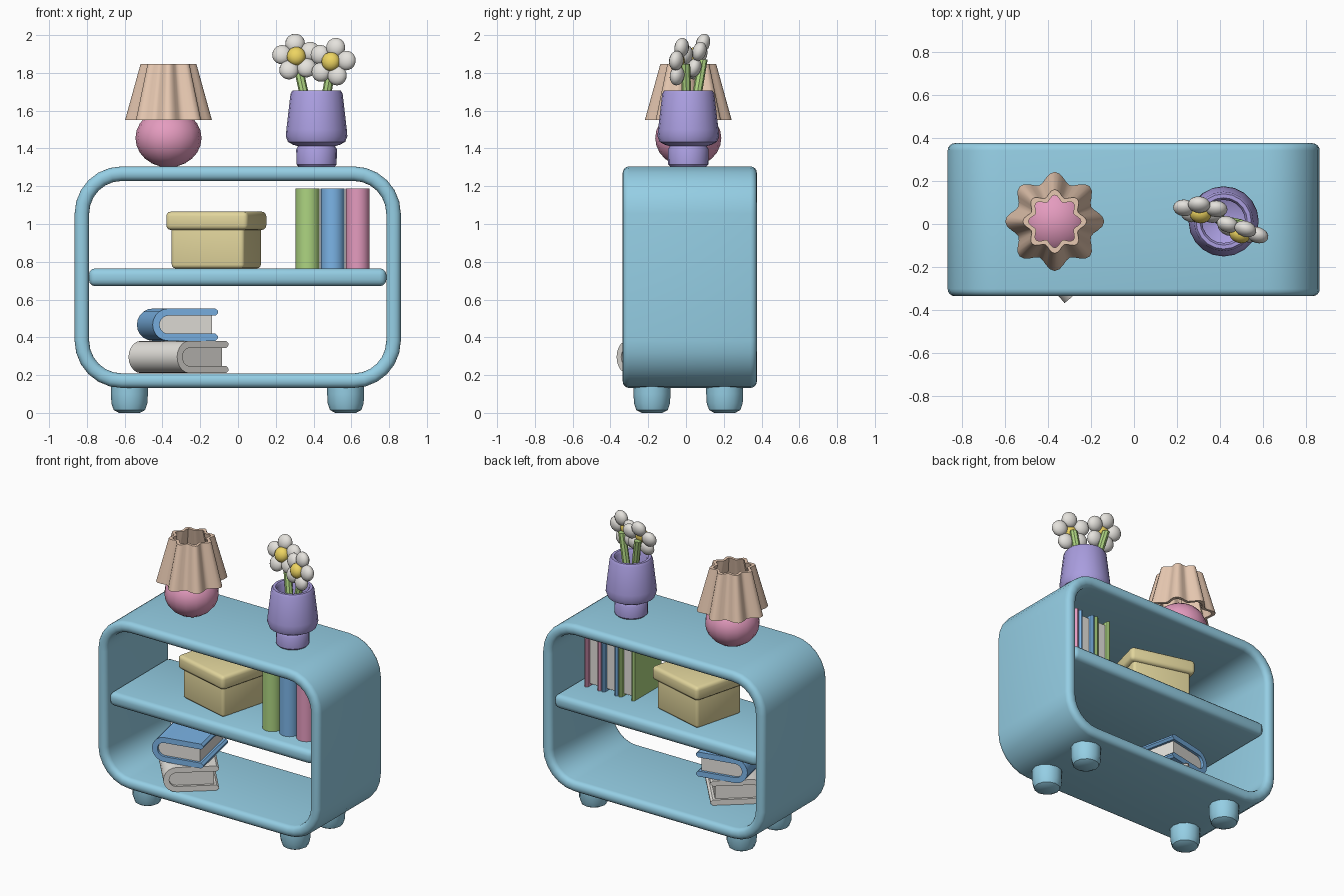
import bpy, bmesh
from math import sin, cos, pi, radians
from mathutils import Vector, Matrix

if "Cube" in bpy.data.objects:
    bpy.data.objects.remove(bpy.data.objects["Cube"])

COLORS = {
    "teal": (0.30, 0.62, 0.78), "pink": (0.78, 0.33, 0.52), "peach": (0.80, 0.58, 0.44),
    "purple": (0.40, 0.34, 0.74), "white": (0.78, 0.76, 0.72), "yellow": (0.85, 0.66, 0.12),
    "green": (0.42, 0.66, 0.22), "blue": (0.20, 0.46, 0.80), "straw": (0.75, 0.66, 0.33),
}
MATS = {}
for key, rgb in COLORS.items():
    MATS[key] = bpy.data.materials.new(key)
    MATS[key].diffuse_color = (*rgb, 1)


def finish(name, bm, color, matrix=Matrix()):
    bmesh.ops.recalc_face_normals(bm, faces=bm.faces[:])
    me = bpy.data.meshes.new(name)
    bm.to_mesh(me)
    bm.free()
    me.shade_smooth()
    me.set_sharp_from_angle(angle=radians(40))
    me.materials.append(MATS[color])
    ob = bpy.data.objects.new(name, me)
    ob.matrix_world = matrix
    bpy.context.collection.objects.link(ob)
    return ob


def loft(name, rings, color, matrix=Matrix(), loop=False):
    """Skin closed rings; either join last to first or cap both ends."""
    bm = bmesh.new()
    vs = [[bm.verts.new(p) for p in r] for r in rings]
    n = len(vs[0])
    for a, b in zip(vs, vs[1:] + vs[:1] if loop else vs[1:]):
        for i in range(n):
            j = (i + 1) % n
            bm.faces.new((a[i], a[j], b[j], b[i]))
    if not loop:
        bm.faces.new(vs[0])
        bm.faces.new(vs[-1])
    return finish(name, bm, color, matrix)


def lathe(name, profile, color, loc, sides):
    rings = [[(r * cos(2 * pi * i / sides), r * sin(2 * pi * i / sides), z)
              for i in range(sides)] for r, z in profile]
    return loft(name, rings, color, Matrix.Translation(loc))


def box(name, size, loc, color, bevel, angle=0, segs=3):
    bm = bmesh.new()
    bmesh.ops.create_cube(bm, size=1, matrix=Matrix.Diagonal((*size, 1)))
    if bevel:
        bmesh.ops.bevel(bm, geom=bm.edges[:], offset=bevel, segments=segs,
                        profile=0.5, affect='EDGES')
    m = Matrix.Translation(loc) @ Matrix.Rotation(radians(angle), 4, 'Z')
    return finish(name, bm, color, m)


def ball(name, size, matrix, color, u=16, v=10):
    bm = bmesh.new()
    bmesh.ops.create_uvsphere(bm, u_segments=u, v_segments=v, radius=1,
                              matrix=Matrix.Diagonal((*size, 1)))
    return finish(name, bm, color, matrix)


def rounded_rect(x0, x1, y0, y1, r, segs):
    """Corner centres and directions around a rounded rectangle."""
    out = []
    for k, (cx, cy) in enumerate([(x1 - r, y1 - r), (x0 + r, y1 - r),
                                  (x0 + r, y0 + r), (x1 - r, y0 + r)]):
        for i in range(segs + 1):
            a = pi / 2 * (k + i / segs)
            out.append((cx, cy, cos(a), sin(a)))
    return out


# Cabinet frame: rounded section swept round a rounded rectangle
R = 0.25
section = [(cx + 0.034 * c, cy + 0.034 * s) for cx, cy, c, s in
           rounded_rect(R - 0.077, R, -0.335, 0.375, 0.034, 4)]
loft("cabinet_frame", [[(cx + d * c, y, cz + d * s) for d, y in section]
     for cx, cz, c, s in rounded_rect(-0.865, 0.862, 0.132, 1.305, R, 6)], "teal", loop=True)
box("shelf", (1.575, 0.66, 0.095), (-0.002, 0.02, 0.718), "teal", 0.035)

# Feet
for x in (-0.575, 0.57):
    for y in (-0.18, 0.205):
        lathe("foot", [(0.055, 0), (0.083, 0.015), (0.095, 0.05), (0.098, 0.10), (0.098, 0.16)],
              "teal", (x, y, 0), 12)

# Lamp
ball("lamp_base", (0.175, 0.175, 0.155), Matrix.Translation((-0.368, 0.012, 1.455)), "pink", 16, 12)


def star(r, amp, z, n=64):
    return [((r + amp * cos(16 * pi * i / n)) * cos(2 * pi * i / n),
             (r + amp * cos(16 * pi * i / n)) * sin(2 * pi * i / n), z) for i in range(n)]


loft("lamp_shade", [star(0.206, 0.024, 1.55), star(0.132, 0.016, 1.846),
                    star(0.108, 0.014, 1.846), star(0.182, 0.022, 1.55)],
     "peach", Matrix.Translation((-0.368, 0.012, 0)), loop=True)

# Vase, hollow at the top
lathe("vase", [(0.095, 1.303), (0.106, 1.315), (0.108, 1.395), (0.098, 1.412), (0.125, 1.42),
               (0.152, 1.435), (0.163, 1.465), (0.160, 1.50), (0.138, 1.69), (0.128, 1.706),
               (0.110, 1.706), (0.100, 1.692), (0.108, 1.50), (0.05, 1.47)],
      "purple", (0.416, 0.012, 0), 20)


# Flowers: head plane tilted back (tilt) and turned (turn)
def flower(center, turn, tilt, spin, foot):
    m = (Matrix.Translation(center) @ Matrix.Rotation(radians(turn), 4, 'Z')
         @ Matrix.Rotation(radians(tilt), 4, 'X'))
    ball("flower_centre", (0.05, 0.04, 0.05), m @ Matrix.Translation((0, -0.022, 0)), "yellow")
    for k in range(5):
        a = radians(spin + 72 * k)
        ball("petal", (0.052, 0.037, 0.052),
             m @ Matrix.Translation((0.079 * cos(a), 0, 0.079 * sin(a))), "white")
    # Curved stem
    p0, p2 = Vector(foot), Vector(center) + Vector((0, 0.025, -0.01))
    p1 = Vector((p0.x * 0.4 + p2.x * 0.6, p0.y * 0.4 + p2.y * 0.6, 1.70))
    rings = []
    for i in range(7):
        t = i / 6
        p = p0 * (1 - t) ** 2 + p1 * 2 * t * (1 - t) + p2 * t * t
        rings.append([p + Vector((0.025 * cos(q * pi / 4), 0.025 * sin(q * pi / 4), 0))
                      for q in range(8)])
    loft("stem", rings, "green")


flower((0.310, 0.065, 1.882), -4, -18, 97, (0.40, 0.02, 1.47))
flower((0.498, -0.028, 1.857), -18, -8, 78, (0.43, 0.01, 1.47))

# Storage box with lid
box("storage_box", (0.40, 0.37, 0.25), (-0.115, 0.02, 0.89), "straw", 0.02, -15)
box("storage_box_lid", (0.45, 0.416, 0.097), (-0.115, 0.02, 1.017), "straw", 0.025, -15)


# Book: U-shaped cover (spine at local -x, rounded) wrapped round a page block
def book(name, matrix, w, length, t, color):
    r, th = t / 2, t * 0.22
    arc = [pi / 2 + pi * i / 10 for i in range(11)]
    cx = -w / 2 + r
    x1 = w / 2
    outer = [(x1 - th * 0.4, r)] + [(cx + r * cos(a), r * sin(a)) for a in arc] \
        + [(x1 - th * 0.4, -r)]
    ri = r - th
    inner = [(x1, -r + th * 0.35), (x1, -ri - th * 0.35), (x1 - th * 0.4, -ri)] \
        + [(cx + ri * cos(a), ri * sin(a)) for a in reversed(arc)] \
        + [(x1 - th * 0.4, ri), (x1, ri + th * 0.35), (x1, r - th * 0.35)]
    pts = outer + inner
    loft(name + "_cover", [[(x, y, z) for x, z in pts] for y in (-length / 2, length / 2)],
         color, matrix)
    x2, h = x1 - 0.03, ri + 0.002
    pages = [(x2, h)] + [(cx + h * cos(a), h * sin(a)) for a in arc] + [(x2, -h)]
    e = length / 2 - 0.018
    loft(name + "_pages", [[(x, y, z) for x, z in pages] for y in (-e, e)], "white", matrix)


# Lying books
for name, (x, y, z), ang, col in [("lower_book", (-0.315, -0.10, 0.296), 40, "white"),
                                  ("upper_book", (-0.32, -0.075, 0.467), 12, "blue")]:
    book(name, Matrix.Translation((x, y, z)) @ Matrix.Rotation(radians(ang), 4, 'Z'),
         0.355, 0.40, 0.171, col)

# Standing books: spine to the front, length upright
upright = Matrix(((0, 0, 1, 0), (1, 0, 0, 0), (0, 1, 0, 0), (0, 0, 0, 1)))
for x, col in [(0.369, "green"), (0.501, "blue"), (0.633, "pink")]:
    book(col + "_standing_book", Matrix.Translation((x, -0.035, 0.977)) @ upright,
         0.35, 0.424, 0.127, col)

for m in bpy.data.materials:
    if m.users and not m.is_grease_pencil:
        m.use_nodes = True
        m.node_tree.nodes["Principled BSDF"].inputs["Base Color"].default_value = m.diffuse_color
